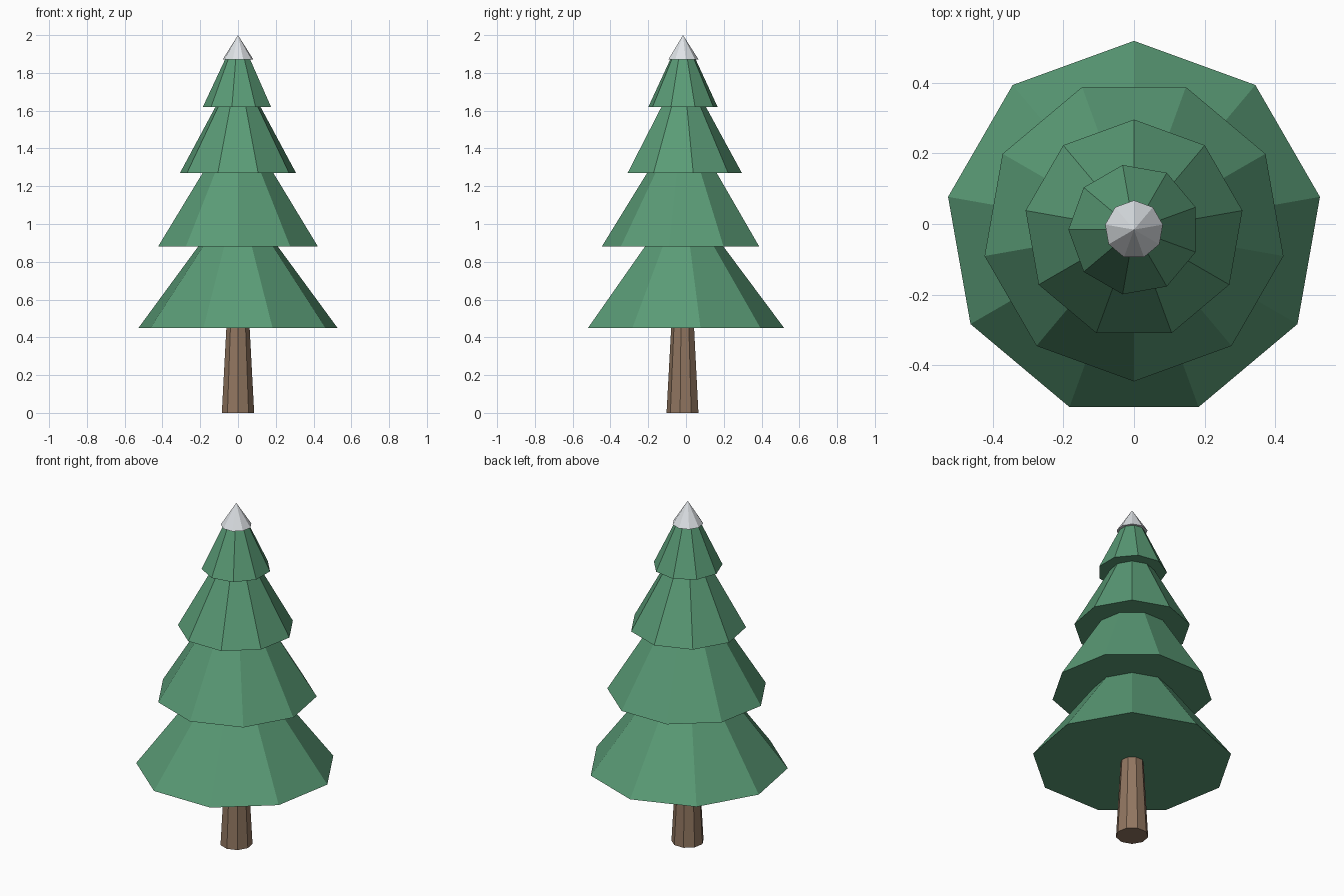
import bpy
import bmesh
from math import cos, sin, radians, tau

SIDES = 9
CENTRE_Y = -0.016

cube = bpy.data.objects.get("Cube")
if cube:
    bpy.data.objects.remove(cube, do_unlink=True)


def make_material(name, rgb):
    mat = bpy.data.materials.new(name)
    mat.use_nodes = True
    colour = (*rgb, 1.0)
    mat.diffuse_color = colour
    bsdf = next(n for n in mat.node_tree.nodes if n.type == "BSDF_PRINCIPLED")
    bsdf.inputs["Base Color"].default_value = colour
    bsdf.inputs["Roughness"].default_value = 0.9
    return mat


def ring(bm, radius, z, start):
    """Regular polygon of vertices with its first corner at angle start."""
    angles = [radians(start) + tau * i / SIDES for i in range(SIDES)]
    return [bm.verts.new((radius * cos(a), CENTRE_Y + radius * sin(a), z)) for a in angles]


def frustum(name, mat, z0, r0, z1, r1, start):
    """Capped flat-sided frustum, or a pointed cone when r1 is zero."""
    bm = bmesh.new()
    low = ring(bm, r0, z0, start)
    bm.faces.new(low[::-1])
    if r1 > 0:
        high = ring(bm, r1, z1, start)
        bm.faces.new(high)
    else:
        high = [bm.verts.new((0, CENTRE_Y, z1))] * SIDES
    for i in range(SIDES):
        j = (i + 1) % SIDES
        corners = [low[i], low[j], high[j], high[i]]
        bm.faces.new(corners if r1 > 0 else corners[:3])
    mesh = bpy.data.meshes.new(name)
    bm.to_mesh(mesh)
    bm.free()
    mesh.materials.append(mat)
    obj = bpy.data.objects.new(name, mesh)
    bpy.context.collection.objects.link(obj)
    return obj


green = make_material("pine_green", (0.102, 0.328, 0.181))
brown = make_material("bark_brown", (0.283, 0.181, 0.117))
white = make_material("snow_white", (0.73, 0.76, 0.79))

# Tapered trunk
frustum("trunk", brown, 0, 0.087, 0.46, 0.062, -90)

# Branch tiers: base height, base radius, inward slope, top height, corner angle
tiers = [
    ("lowest_branches", 0.45, 0.535, 0.745, 0.92, 90),
    ("lower_branches", 0.88, 0.43, 0.615, 1.31, -90),
    ("upper_branches", 1.27, 0.312, 0.545, 1.66, 90),
    ("top_branches", 1.62, 0.186, 0.468, 1.88, 180),
]
for name, z0, radius, slope, z1, start in tiers:
    frustum(name, green, z0, radius, z1, radius - slope * (z1 - z0), start)

# Snowy tip
frustum("snow_tip", white, 1.87, 0.083, 2.0, 0, 90)
